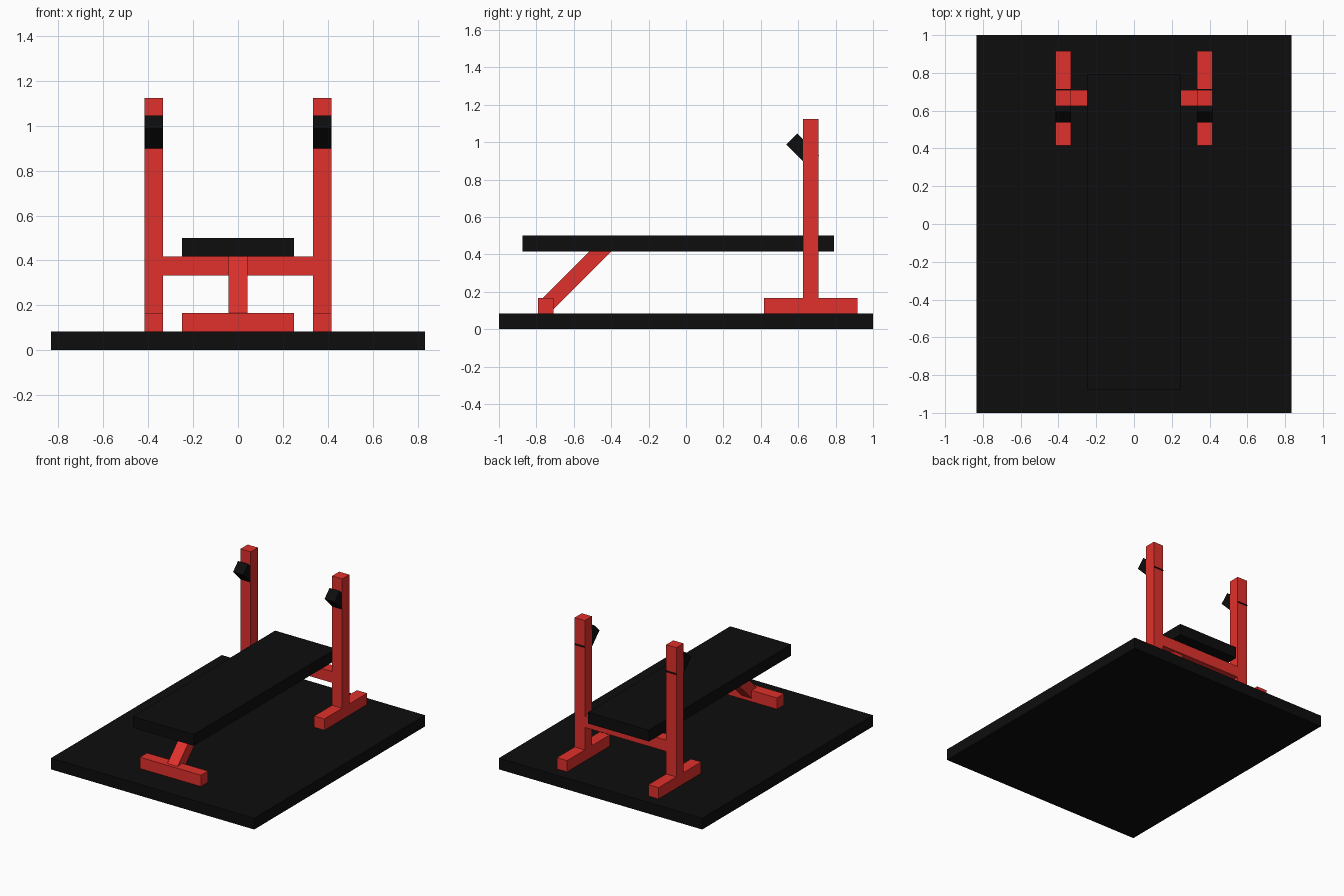
import bpy
from math import radians

if "Cube" in bpy.data.objects:
    bpy.data.objects.remove(bpy.data.objects["Cube"])

U = 1 / 12  # beam thickness


def material(name, color):
    m = bpy.data.materials.new(name)
    m.diffuse_color = color
    m.use_nodes = True
    m.node_tree.nodes["Principled BSDF"].inputs["Base Color"].default_value = m.diffuse_color
    return m


red = material("red_paint", (0.75, 0.03, 0.025, 1))
black = material("black", (0.004, 0.004, 0.004, 1))


def box(name, center, size, mat, tilt=0):
    bpy.ops.mesh.primitive_cube_add(size=1, location=center,
                                    rotation=(radians(tilt), 0, 0))
    ob = bpy.context.object
    ob.name = name
    ob.scale = size
    bpy.ops.object.transform_apply(location=False, rotation=False, scale=True)
    ob.data.materials.append(mat)
    return ob


# Floor mat and padded bench
box("floor_mat", (0, 0, U / 2), (20 * U, 2, U), black)
box("bench_pad", (0, -0.5 * U, 5.5 * U), (6 * U, 20 * U, U), black)

# Front support: foot and 45 degree leg running up into the pad
box("front_foot", (0, -9 * U, 1.5 * U), (6 * U, U, U), red)
box("diagonal_leg", (0, -7 * U, 3.5 * U), (U, 4 * U * 2 ** 0.5, U), red, 45)

# Rack: crossbar, then foot, post and bar hook on each side
box("crossbar", (0, 8 * U, 4.5 * U), (8 * U, U, U), red)
for side, s in (("left", -1), ("right", 1)):
    x = s * 4.5 * U
    box(side + "_foot", (x, 8 * U, 1.5 * U), (U, 6 * U, U), red)
    box(side + "_post", (x, 8 * U, 7.75 * U), (U, U, 11.5 * U), red)
    box(side + "_bar_hook", (x, 7.5 * U, 11.5 * U), (U * 0.995, 2 * U, U), black, -45)
